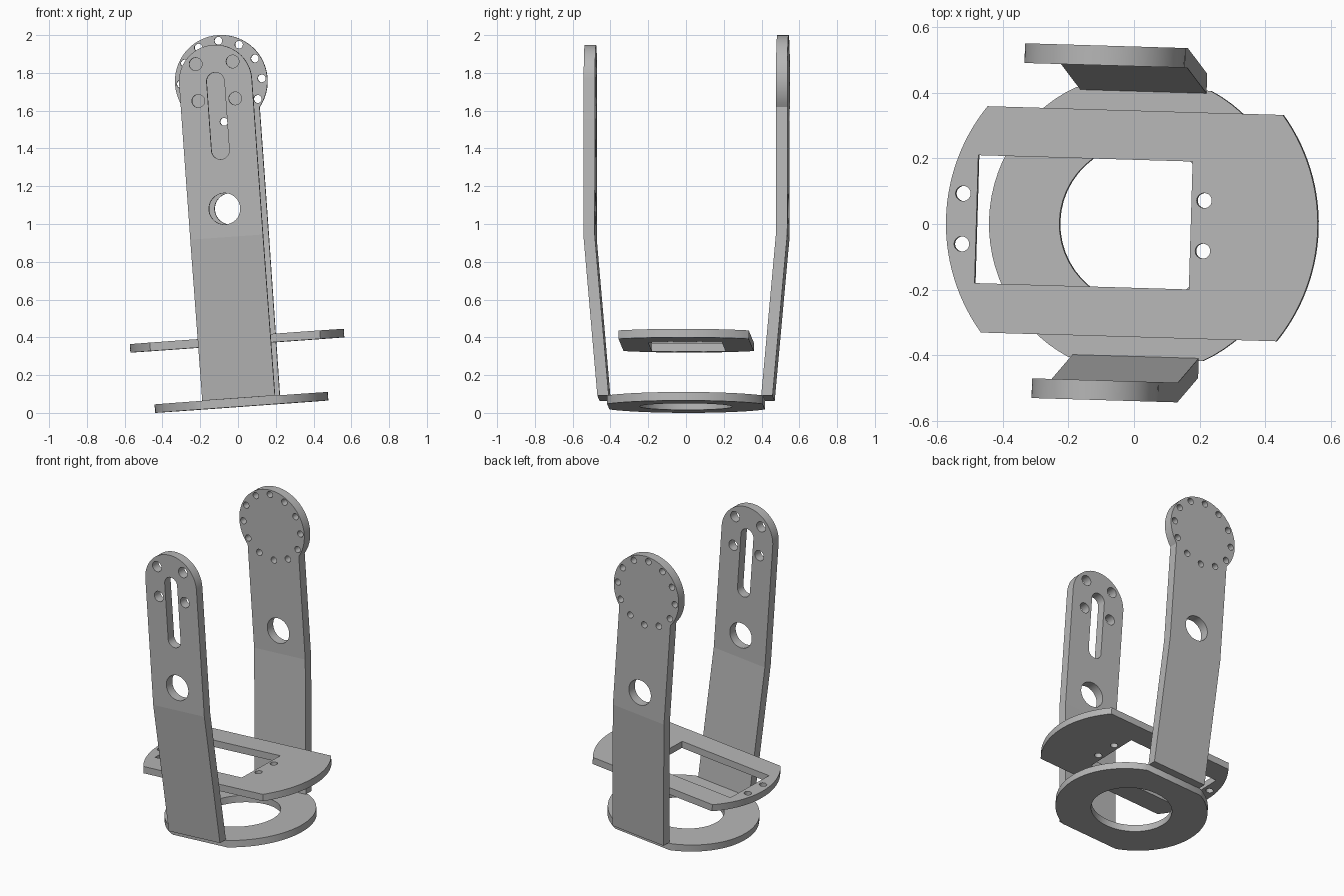
import bpy, bmesh
from math import sin, cos, acos, asin, pi, radians
from mathutils import Matrix

cube = bpy.data.objects.get("Cube")
if cube:
    bpy.data.objects.remove(cube)

grey = bpy.data.materials.new("satin grey")
grey.use_nodes = True
colour = (0.47, 0.47, 0.47, 1)
grey.diffuse_color = colour
grey.node_tree.nodes["Principled BSDF"].inputs["Base Color"].default_value = colour

# Slight lean and turn shared by the whole bracket
POSE = (Matrix.Translation((0.02, 0, 0.033)) @ Matrix.Rotation(radians(-1.7), 4, 'Z')
        @ Matrix.Rotation(radians(-4.1), 4, 'Y'))
UPRIGHT = Matrix.Rotation(pi / 2, 4, 'X')
SHEET = 0.045
ARM_THICK = 0.06
ARM_HALF = 0.193
ARM_MID = 0.51
BEND = 0.9
SPLAY = 0.076
HEAD = 1.727


def arc(cx, cy, r, start, end, n):
    return [(cx + r * cos(start + (end - start) * i / n),
             cy + r * sin(start + (end - start) * i / n)) for i in range(n + 1)]


def circle(cx, cy, r, n=24):
    return arc(cx, cy, r, 0, 2 * pi, n)[:-1]


def trimmed_disc(r, half):
    """Disc with two flats cut parallel to x."""
    a = asin(half / r)
    return arc(0, 0, r, -a, a, 28) + arc(0, 0, r, pi - a, pi + a, 28)


def arm_outline(head_r):
    """Straight strip ending in a round head."""
    a = -acos(min(1, ARM_HALF / head_r))
    return ([(-ARM_HALF, SHEET), (ARM_HALF, SHEET)]
            + arc(0, HEAD, head_r, a, pi - a, 40))


def plate(name, loops, thick, place, splay_side=0):
    """Flat plate from an outline and its holes, optionally bent at BEND."""
    curve = bpy.data.curves.new(name, 'CURVE')
    curve.dimensions = '2D'
    curve.fill_mode = 'BOTH'
    curve.extrude = thick / 2
    for pts in loops:
        s = curve.splines.new('POLY')
        s.points.add(len(pts) - 1)
        for p, (x, y) in zip(s.points, pts):
            p.co = (x, y, 0, 1)
        s.use_cyclic_u = True
    temp = bpy.data.objects.new(name + " outline", curve)
    bpy.context.collection.objects.link(temp)
    deps = bpy.context.evaluated_depsgraph_get()
    mesh = bpy.data.meshes.new_from_object(temp.evaluated_get(deps))
    bpy.data.objects.remove(temp)

    bm = bmesh.new()
    bm.from_mesh(mesh)
    bmesh.ops.remove_doubles(bm, verts=bm.verts, dist=1e-4)
    bmesh.ops.transform(bm, matrix=place, verts=bm.verts)
    if splay_side:
        bmesh.ops.bisect_plane(bm, geom=bm.verts[:] + bm.edges[:] + bm.faces[:],
                               plane_co=(0, 0, BEND), plane_no=(0, 0, 1))
        for v in bm.verts:
            if v.co.z < BEND:
                v.co.y -= splay_side * SPLAY * (BEND - v.co.z) / (BEND - SHEET)
    bmesh.ops.recalc_face_normals(bm, faces=bm.faces)
    # Smooth round walls, crisp rims and bend line
    for f in bm.faces:
        f.smooth = True
        f.material_index = 0
    for e in bm.edges:
        on_bend = splay_side and all(abs(v.co.z - BEND) < 1e-4 for v in e.verts)
        e.smooth = not on_bend and e.calc_face_angle(pi) < radians(30)
    bm.transform(POSE)
    bm.to_mesh(mesh)
    bm.free()
    mesh.materials.clear()
    mesh.materials.append(grey)
    mesh.name = name
    obj = bpy.data.objects.new(name, mesh)
    bpy.context.collection.objects.link(obj)
    return obj


# Base ring with flats where the arms meet it
plate("base_ring", [trimmed_disc(0.46, 0.412), circle(0, 0, 0.245, 48)],
      SHEET, Matrix.Translation((0, 0, SHEET / 2)))

# Middle tray with a rectangular window and four screw holes
window = [(-0.475, -0.195), (0.18, -0.195), (0.18, 0.195), (-0.475, 0.195)]
screws = [circle(x, y, 0.023) for x in (-0.518, 0.219) for y in (-0.077, 0.077)]
plate("middle_tray", [trimmed_disc(0.568, 0.345), window] + screws,
      SHEET, Matrix.Translation((0, 0, 0.35)))

# Front arm: cable hole, long slot, four bolt holes
cable_hole = circle(0, 1.05, 0.083, 40)
slot = arc(0, HEAD, 0.047, 0, pi, 16) + arc(0, 1.36, 0.047, pi, 2 * pi, 16)
bolts = [circle(x, HEAD + z, 0.034) for x in (-0.098, 0.098) for z in (-0.098, 0.098)]
plate("front_arm", [arm_outline(ARM_HALF), cable_hole, slot] + bolts, ARM_THICK,
      Matrix.Translation((0, -ARM_MID, 0)) @ UPRIGHT, -1)

# Back arm: cable hole and a wide head with a ring of holes
ring = [circle(0.215 * cos(i * pi / 6), HEAD + 0.215 * sin(i * pi / 6), 0.021, 16)
        for i in range(12)]
plate("back_arm", [arm_outline(0.245), cable_hole] + ring, ARM_THICK,
      Matrix.Translation((0, ARM_MID, 0)) @ UPRIGHT, 1)
